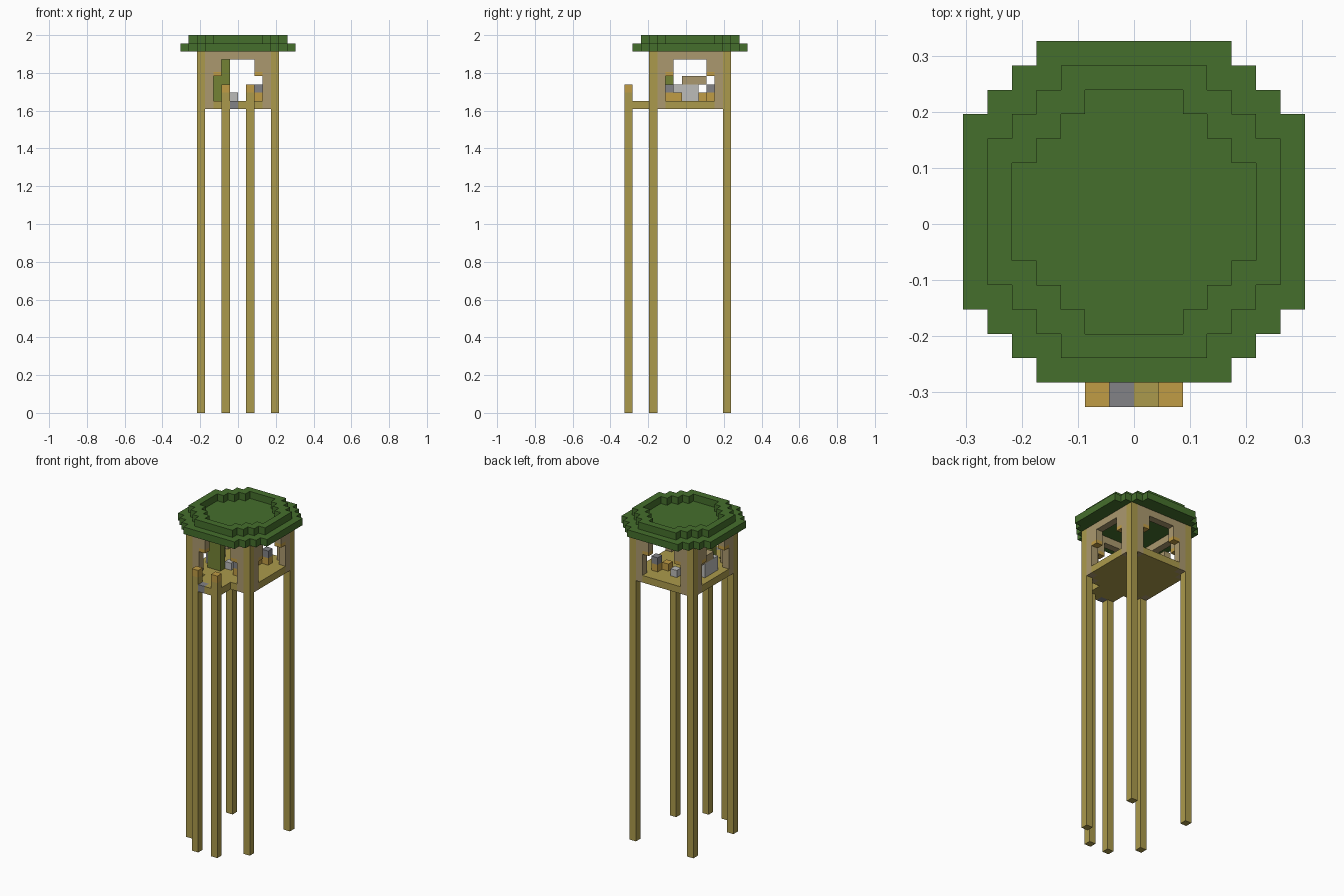
import bpy
import bmesh

cube = bpy.data.objects.get("Cube")
if cube:
    bpy.data.objects.remove(cube, do_unlink=True)

U = 2 / 46  # edge length of one block


def material(name, hex_code):
    def linear(i):
        c = int(hex_code[i:i + 2], 16) / 255
        return c / 12.92 if c <= 0.04045 else ((c + 0.055) / 1.055) ** 2.4
    col = (linear(0), linear(2), linear(4), 1)
    m = bpy.data.materials.new(name)
    m.use_nodes = True
    m.diffuse_color = col
    m.node_tree.nodes["Principled BSDF"].inputs["Base Color"].default_value = col
    return m


timber = material("timber", "ab9a4c")
amber = material("amber wood", "c09c45")
plaster = material("tan wall", "ab996e")
leaf = material("roof green", "456f2c")
olive = material("olive green", "748235")
stone = material("mid grey", "828286")
pale = material("pale grey", "bcbcba")


def blocks(name, mat, boxes):
    """One object from boxes of (x, y, z, width, depth, height) in blocks."""
    bm = bmesh.new()
    for x, y, z, w, d, h in boxes:
        made = bmesh.ops.create_cube(bm, size=1)["verts"]
        for v in made:
            v.co.x = (x - 7 + (v.co.x + 0.5) * w) * U
            v.co.y = (y - 7.5 + (v.co.y + 0.5) * d) * U
            v.co.z = (z + (v.co.z + 0.5) * h) * U
    mesh = bpy.data.meshes.new(name)
    bm.to_mesh(mesh)
    bm.free()
    mesh.materials.append(mat)
    obj = bpy.data.objects.new(name, mesh)
    bpy.context.collection.objects.link(obj)
    return obj


def half_width(row, size):
    """Half width of a stepped octagon at a row counted from its edge."""
    return size // 2 - max(0, 3 - min(row, size - 1 - row))


# Roof: stepped octagonal slab with a raised rim
slab, rim = [], []
for row in range(14):
    hw = half_width(row, 14)
    slab.append((7 - hw, row + 1, 44, 2 * hw, 1, 1))
for row in range(12):
    outer = half_width(row, 12)
    inner = half_width(row - 1, 10) if 0 < row < 11 else 0
    if inner:
        for x in (7 - outer, 7 + inner):
            rim.append((x, row + 2, 45, outer - inner, 1, 1))
    else:
        rim.append((7 - outer, row + 2, 45, 2 * outer, 1, 1))
blocks("roof_slab", leaf, slab)
blocks("roof_rim", leaf, rim)

# Corner posts and shorter balcony posts with amber caps
blocks("corner_posts", timber, [(x, y, 0, 1, 1, 44) for x in (2, 11) for y in (3, 12)])
blocks("balcony_posts", timber, [(x, 0, 0, 1, 1, 39) for x in (5, 8)])
blocks("balcony_post_caps", amber, [(x, 0, 39, 1, 1, 1) for x in (5, 8)])

# Floor and balcony
blocks("floor", timber, [(3, 4, 37, 8, 8, 1)]
       + [(4, y, 37, 6, 1, 1) for y in (3, 12)]
       + [(x, 5, 37, 1, 6, 1) for x in (2, 11)])
blocks("balcony_floor", timber, [(7, 0, 37, 1, 1, 1), (5, 1, 37, 4, 2, 1)])
blocks("balcony_step", stone, [(6, 0, 37, 1, 1, 1)])

# Walls: each side has two piers, a lintel and two corner brackets
walls, brackets = [], []
for y in (3, 12):
    walls += [(x, y, 37, 1, 1, 7) for x in (3, 10)]
    walls.append((4, y, 43, 6, 1, 1))
    for x in (4, 9):
        walls.append((x, y, 41.5, 1, 1, 1.5))
        brackets.append((x, y, 41, 1, 1, 0.5))
for x in (2, 11):
    walls += [(x, y, 37, 1, 1, 7) for y in (4, 11)]
    walls.append((x, 5, 43, 1, 6, 1))
    for y in (5, 10):
        walls.append((x, y, 41.5, 1, 1, 1.5))
        brackets.append((x, y, 41, 1, 1, 0.5))
blocks("walls", plaster, walls)
blocks("opening_brackets", amber, brackets)

# Furnishings inside the cabin
blocks("door_panel", olive, [(4, 5, 38, 2, 1, 5)])
blocks("seat_bases", amber, [(9, 10, 38, 1, 1, 1), (8, 5, 38, 1, 2, 1), (8, 9, 38, 1, 1, 1)])
blocks("seat_tops", stone, [(9, 10, 39, 1, 1, 1), (8, 5, 39, 1, 1, 1)])
blocks("stools", pale, [(6, 6, 38, 1, 1, 1), (6, 10, 38, 1, 1, 1)])
blocks("cabinet", pale, [(3, 6, 38, 1, 3, 2)])
blocks("cabinet_shelf", plaster, [(3, 7, 40, 1, 3, 1)])
